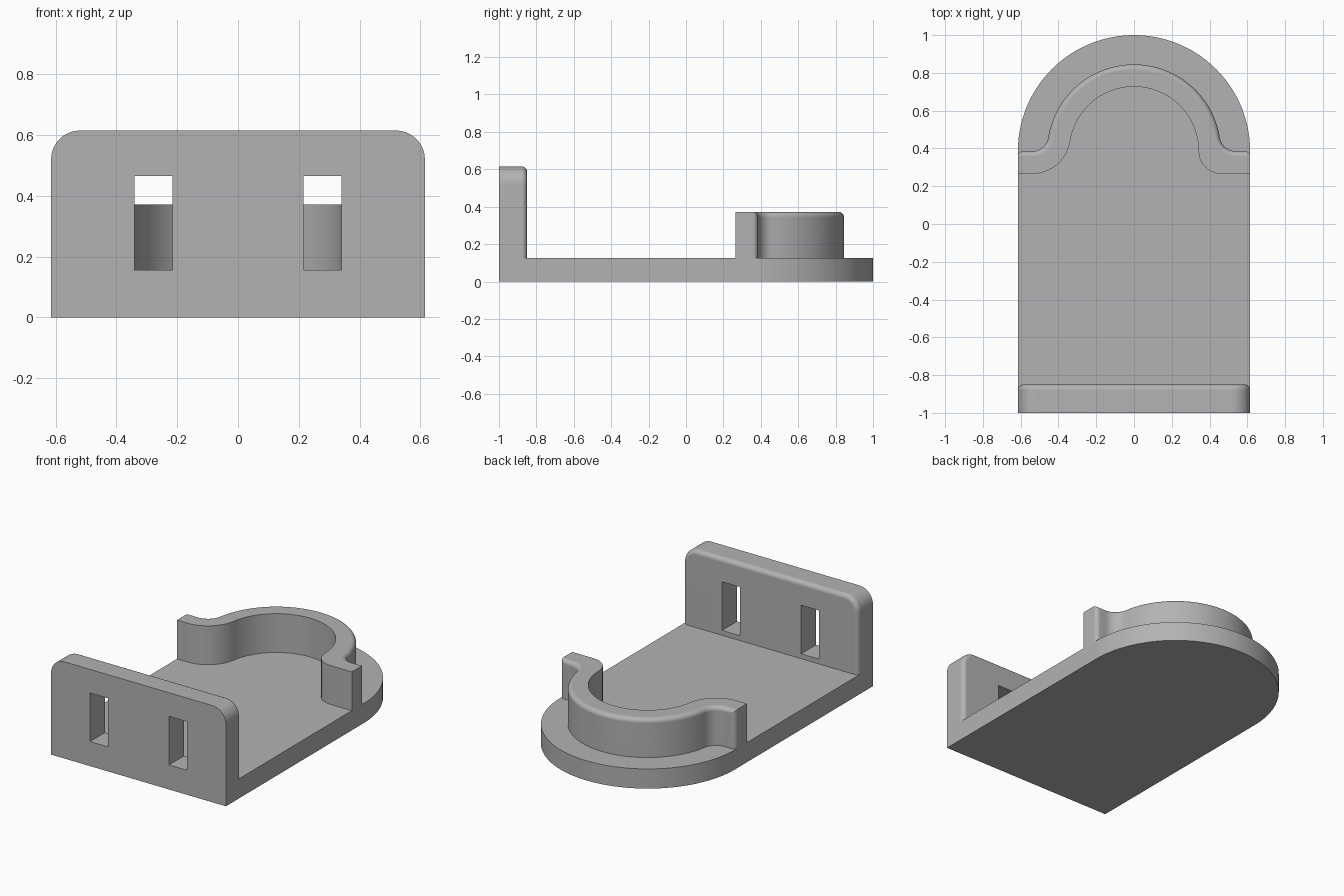
import bpy, bmesh
from math import sin, cos, pi, radians, atan2, degrees, sqrt

cube = bpy.data.objects.get("Cube")
if cube:
    bpy.data.objects.remove(cube, do_unlink=True)

grey = bpy.data.materials.new("plain grey")
grey.use_nodes = True
grey.diffuse_color = (0.45, 0.45, 0.45, 1)
grey.node_tree.nodes["Principled BSDF"].inputs["Base Color"].default_value = (0.45, 0.45, 0.45, 1)

HALF = 0.615      # half width and end radius
CY = 0.385        # centre of the round end
BASE_TOP = 0.125
WALL_TOP = 0.372
PLATE_TOP = 0.615
PLATE_BACK = -0.85
FILLET = 0.028


def arc(cx, cy, r, start, end, n):
    """Points on an arc, angles in degrees."""
    angles = [radians(start + (end - start) * i / n) for i in range(n + 1)]
    return [(cx + r * cos(a), cy + r * sin(a)) for a in angles]


def prism(name, points, place, low, high, round_edge=None):
    """Extrude a closed profile, then fillet the edges chosen by round_edge."""
    bm = bmesh.new()
    face = bm.faces.new([bm.verts.new(place(u, v, low)) for u, v in points])
    top = bmesh.ops.extrude_face_region(bm, geom=[face])["geom"]
    for vert in (g for g in top if isinstance(g, bmesh.types.BMVert)):
        u, v = points[0]
        vert.co += place_vector(place, high - low)
    bmesh.ops.recalc_face_normals(bm, faces=bm.faces)
    if round_edge:
        edges = [e for e in bm.edges if round_edge(e.verts[0].co, e.verts[1].co)]
        bmesh.ops.bevel(bm, geom=edges, offset=FILLET, segments=5, profile=0.5,
                        affect='EDGES', clamp_overlap=False)
    bmesh.ops.recalc_face_normals(bm, faces=bm.faces)
    mesh = bpy.data.meshes.new(name)
    bm.to_mesh(mesh)
    bm.free()
    mesh.materials.append(grey)
    obj = bpy.data.objects.new(name, mesh)
    bpy.context.collection.objects.link(obj)
    return obj


def place_vector(place, depth):
    from mathutils import Vector
    return Vector(place(0, 0, depth)) - Vector(place(0, 0, 0))


def activate(obj):
    bpy.ops.object.select_all(action='DESELECT')
    obj.select_set(True)
    bpy.context.view_layer.objects.active = obj


def smooth(obj):
    activate(obj)
    bpy.ops.object.shade_smooth_by_angle(angle=radians(30))
    weighted = obj.modifiers.new("even normals", 'WEIGHTED_NORMAL')
    weighted.keep_sharp = True


def flat_plan(u, v, d):
    return (u, v, d)


def upright(u, v, d):
    return (u, d, v)


# Base with a round end
base = prism("base", [(-HALF, -1), (HALF, -1)] + arc(0, CY, HALF, 0, 180, 64),
             flat_plan, 0, BASE_TOP)
smooth(base)

# Upright end plate with rounded top corners
corner = 0.095
outline = [(-HALF, BASE_TOP), (HALF, BASE_TOP)]
outline += arc(HALF - corner, PLATE_TOP - corner, corner, 0, 90, 12)
outline += arc(corner - HALF, PLATE_TOP - corner, corner, 90, 180, 12)


def plate_rim(a, b):
    on_back = min(a.y, b.y) > PLATE_BACK - 0.001
    return on_back and max(a.z, b.z) > BASE_TOP + 0.001


plate = prism("end_plate", outline, upright, -1, PLATE_BACK, plate_rim)

# Two slots cut through the end plate
for side in (-1, 1):
    x = side * 0.278
    slot = [(x - 0.063, 0.156), (x + 0.063, 0.156), (x + 0.063, 0.465), (x - 0.063, 0.465)]
    cutter = prism("slot_cutter", slot, upright, -1.1, -0.75)
    cutter.hide_render = True
    cut = plate.modifiers.new("slot", 'BOOLEAN')
    cut.operation = 'DIFFERENCE'
    cut.solver = 'EXACT'
    cut.object = cutter
    activate(plate)
    bpy.ops.object.modifier_apply(modifier=cut.name)
    bpy.data.objects.remove(cutter, do_unlink=True)
smooth(plate)

# Curved cradle wall: half ring flaring into a straight wing on each side
OUTER, INNER, WING = 0.46, 0.342, 0.265


def flared(ring, line, flare_r):
    """Right half of a wall face, from the wing tip to the crown."""
    rise = line + flare_r - CY
    fx = sqrt((ring + flare_r) ** 2 - rise ** 2)
    tilt = degrees(atan2(rise, fx))
    return ([(HALF, line)] + arc(fx, line + flare_r, flare_r, 270, 180 + tilt, 10)
            + arc(0, CY, ring, tilt, 90, 28)[1:])


def mirrored(points):
    return [(-x, y) for x, y in points]


outer = flared(OUTER, CY, 0.087)
inner_right = flared(INNER, WING, 0.12)
inner_left = mirrored(flared(INNER, WING, 0.205))
profile = outer + mirrored(outer)[-2::-1] + inner_left + inner_right[-2::-1]
outer_set = {(round(abs(x), 4), round(y, 4)) for x, y in outer}


def wall_rim(a, b):
    on_outer = all((round(abs(p.x), 4), round(p.y, 4)) in outer_set for p in (a, b))
    at_top = min(a.z, b.z) > WALL_TOP - 0.001
    tip = abs(a.z - b.z) > 0.1 and abs(a.x) > HALF - 0.001
    return on_outer and (at_top or tip)


wall = prism("cradle_wall", profile, flat_plan, BASE_TOP, WALL_TOP, wall_rim)
smooth(wall)
